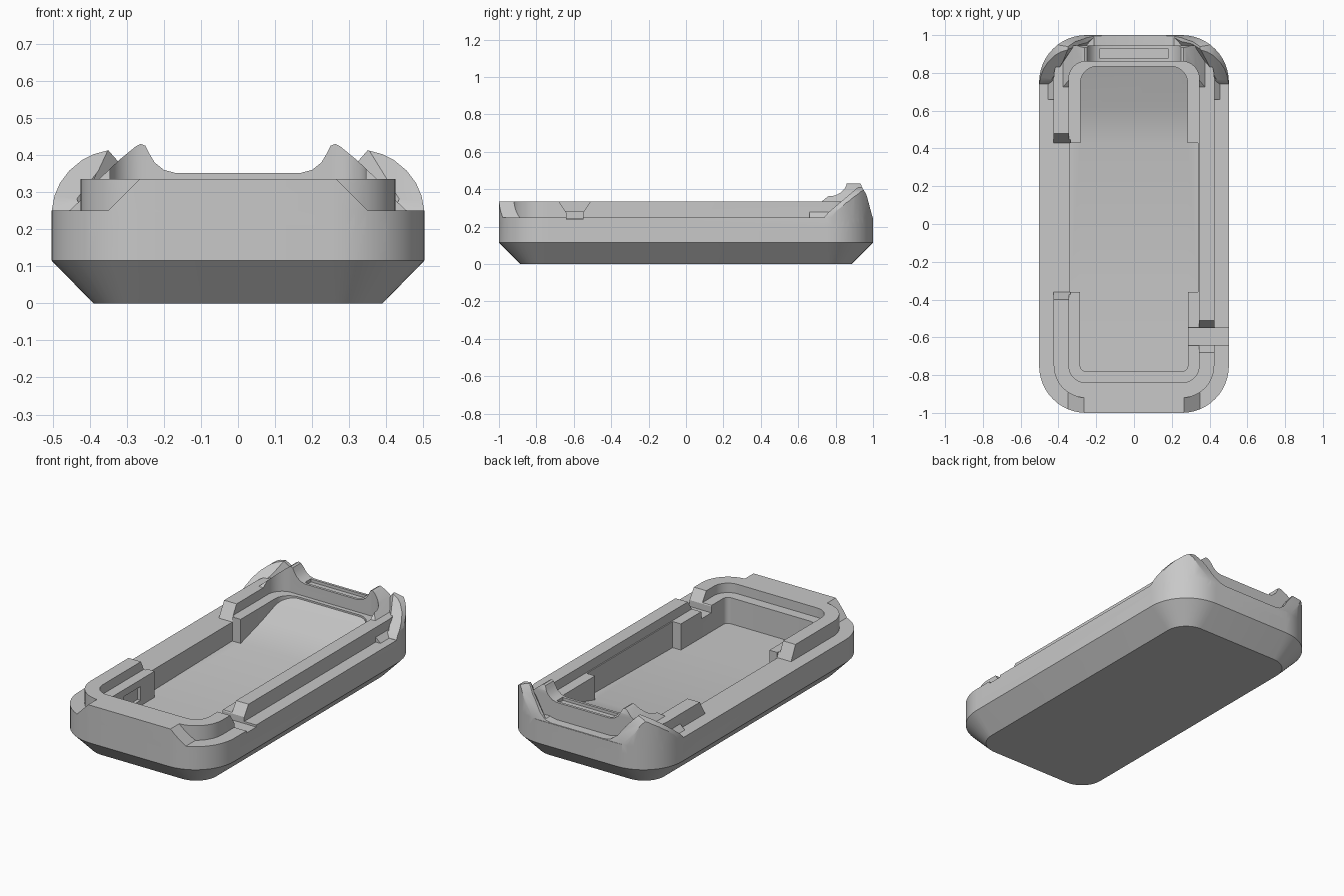
import bpy, bmesh, math

default = bpy.data.objects.get("Cube")
if default:
    bpy.data.objects.remove(default, do_unlink=True)

grey = bpy.data.materials.new("plain grey")
grey.use_nodes = True
GREY = (0.58, 0.58, 0.58, 1)
grey.diffuse_color = GREY
grey.node_tree.nodes["Principled BSDF"].inputs["Base Color"].default_value = GREY


def loft(name, rings):
    """Closed solid through rings that share one point count."""
    bm = bmesh.new()
    loops = [[bm.verts.new(p) for p in ring] for ring in rings]
    n = len(loops[0])
    for a, b in zip(loops, loops[1:]):
        for i in range(n):
            j = (i + 1) % n
            bm.faces.new((a[i], a[j], b[j], b[i]))
    bm.faces.new(loops[0][::-1])
    bm.faces.new(loops[-1])
    bmesh.ops.recalc_face_normals(bm, faces=bm.faces)
    mesh = bpy.data.meshes.new(name)
    bm.to_mesh(mesh)
    bm.free()
    mesh.materials.append(grey)
    ob = bpy.data.objects.new(name, mesh)
    bpy.context.collection.objects.link(ob)
    return ob


def rounded(x, y0, y1, r, z, steps=12):
    """Rounded rectangle, symmetric in x."""
    pts = []
    corners = ((x - r, y1 - r), (r - x, y1 - r), (r - x, y0 + r), (x - r, y0 + r))
    for q, (cx, cy) in enumerate(corners):
        for k in range(steps + 1):
            a = math.pi / 2 * (q + k / steps)
            pts.append((cx + r * math.cos(a), cy + r * math.sin(a), z))
    return pts


def slab(name, x, y0, y1, r, z0, z1):
    return loft(name, [rounded(x, y0, y1, r, z) for z in (z0, z1)])


def along_x(name, profile, x0, x1):
    return loft(name, [[(x, y, z) for y, z in profile] for x in (x0, x1)])


def along_y(name, profile, y0, y1):
    return loft(name, [[(x, y, z) for x, z in profile] for y in (y0, y1)])


def mirrored(half):
    """Complete a right-hand profile with its reflection."""
    return half + [(-x, z) for x, z in reversed(half)]


def box(name, x0, x1, y0, y1, z0, z1):
    return along_x(name, [(y0, z0), (y1, z0), (y1, z1), (y0, z1)], x0, x1)


def combine(target, tool, operation):
    mod = target.modifiers.new("combine", "BOOLEAN")
    mod.operation = operation
    mod.solver = "EXACT"
    mod.object = tool
    bpy.context.view_layer.objects.active = target
    bpy.ops.object.modifier_apply(modifier=mod.name)
    bpy.data.objects.remove(tool, do_unlink=True)


def envelope():
    return slab("envelope", 0.5025, -1, 1, 0.25, 0.1, 0.6)


RIM, LEDGE, LIP, TOP = 0.25, 0.28, 0.335, 0.6

# Outer tray with chamfered underside
shell = loft("case_shell", [
    rounded(0.39, -0.885, 0.885, 0.13, 0),
    rounded(0.5025, -1, 1, 0.25, 0.115),
    rounded(0.5025, -1, 1, 0.25, RIM)])

# Raised lip
lip = slab("lip", 0.425, -0.92, 0.945, 0.17, 0.2, LIP)

# Front bridge with sloped ends
bridge = along_y("front_bridge", mirrored([(0.4, 0.2), (0.35, RIM), (0.265, LIP)]), -1.1, -0.88)
combine(bridge, envelope(), "INTERSECT")

# Rear corner fins: domed sides, scooped middle
fin_half = [(0.5025, 0.2), (0.5025, RIM), (0.495, 0.29), (0.48, 0.325), (0.455, 0.358),
            (0.42, 0.387), (0.39, 0.402), (0.35, 0.413), (0.29, 0.345), (0.25, 0.29),
            (0.21, 0.26), (0.17, 0.252)]
fins = along_y("rear_fins", mirrored(fin_half), 0.6, 1.1)
combine(fins, envelope(), "INTERSECT")
lean = [(0.74, 0.15), (0.74, 0.251), (0.76, 0.275), (0.925, 0.415), (0.94, 0.412),
        (0.965, 0.37), (1, 0.24), (1, 0.15)]
combine(fins, along_x("lean", lean, -0.7, 0.7), "INTERSECT")
low = mirrored([(0.425, 0.5), (0.425, 0.77), (0.2, 1.0)])
high = mirrored([(0.51, 0.5), (0.51, 0.75), (0.25, 1.05)])
combine(fins, loft("fin_relief", [[(x, y, 0.262) for x, y in low],
                                  [(x, y, 0.43) for x, y in high]]), "DIFFERENCE")

# Short fillets where the lip meets the fins
fillets = along_y("lip_fillets", mirrored([(0.455, 0.2), (0.455, RIM), (0.425, 0.278)]), 0.66, 0.8)

# Rear horns with a dipped saddle between them
horn_half = [(0.38, 0.2), (0.38, 0.33), (0.32, 0.387), (0.275, 0.424), (0.262, 0.43), (0.25, 0.425),
             (0.24, 0.405), (0.225, 0.38), (0.2, 0.36), (0.17, 0.352)]
horns = along_y("rear_horns", mirrored(horn_half), 0.7, 0.945)
rise = [(0.72, 0.1), (0.72, 0.33), (0.76, 0.362), (0.8, 0.383), (0.83, 0.43), (0.85, 0.44),
        (0.93, 0.44), (0.945, 0.4), (0.945, 0.1)]
combine(horns, along_x("rise", rise, -0.7, 0.7), "INTERSECT")

for part in (lip, bridge, fins, fillets, horns):
    combine(shell, part, "UNION")

# Upper cavity down to the ledge
combine(shell, slab("upper_cavity", 0.345, -0.84, 0.86, 0.09, LEDGE, TOP), "DIFFERENCE")

# Lower cavity, wide in the middle, with the floor ramping up to the rear
pocket = slab("lower_cavity", 0.285, -0.78, 0.2, 0.03, 0.02, 0.32)
combine(pocket, slab("rear_cavity", 0.284, -0.1, 0.835, 0.09, 0.02, 0.32), "UNION")
combine(pocket, box("wide_middle", -0.338, 0.338, -0.36, 0.43, 0.02, 0.32), "UNION")
floor = [(-0.9, 0.128), (-0.36, 0.128), (0.43, 0.14), (0.62, 0.195), (0.84, 0.272),
         (0.9, 0.32), (-0.9, 0.32)]
combine(pocket, along_x("floor_shape", floor, -0.4, 0.4), "INTERSECT")
combine(shell, pocket, "DIFFERENCE")

# Long side opening in the lip
gap = [(-0.4, LIP), (-0.36, RIM), (0.43, RIM), (0.48, LIP), (0.48, 0.34), (-0.4, 0.34)]
combine(shell, along_x("side_gap", gap, -0.6, -0.335), "DIFFERENCE")

# Strap slot on the other side
slot = [(-0.68, LIP), (-0.64, 0.275), (-0.64, 0.238), (-0.55, 0.238), (-0.55, 0.275),
        (-0.51, LIP), (-0.51, 0.34), (-0.68, 0.34)]
combine(shell, along_x("strap_slot", slot, 0.28, 0.6), "DIFFERENCE")

# Rear groove and small inner side recess
combine(shell, box("rear_groove", -0.18, 0.18, 0.875, 0.93, 0.335, TOP), "DIFFERENCE")
combine(shell, box("inner_recess", -0.305, -0.27, -0.64, -0.49, 0.16, 0.24), "DIFFERENCE")

# Smooth curves, crisp edges
bpy.ops.object.select_all(action="DESELECT")
shell.select_set(True)
bpy.context.view_layer.objects.active = shell
bpy.ops.object.shade_smooth_by_angle(angle=math.radians(25))
